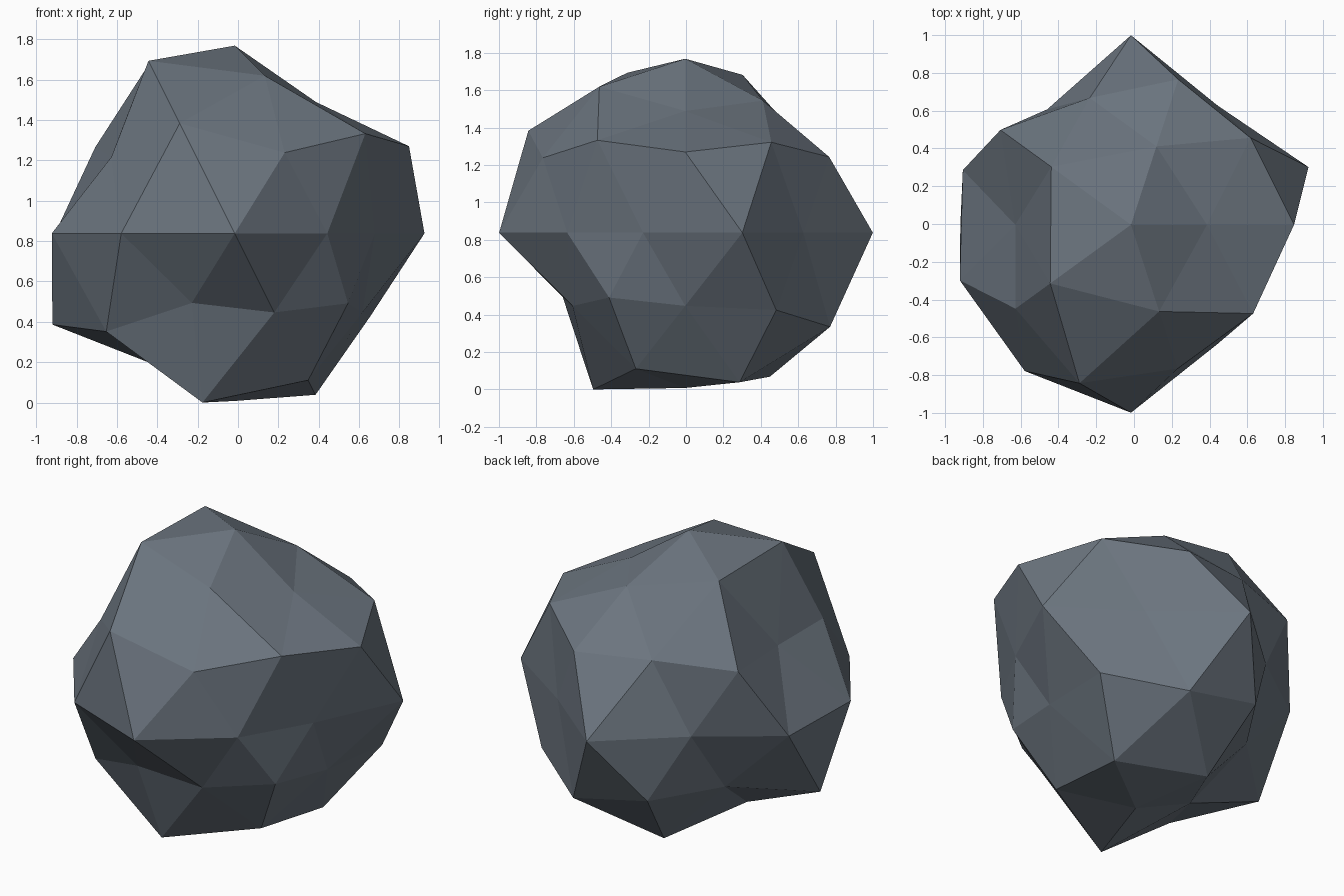
import bpy, math

if "Cube" in bpy.data.objects:
    bpy.data.objects.remove(bpy.data.objects["Cube"])

# Rock: a two-level icosphere whose points are pushed in or out radially.
# Each ring: (unit height, first angle in degrees, radii going anticlockwise)
RINGS = [
    (1.000, 0, [0.93]),
    (0.851, 0, [0.765, 0.83, 0.992, 1.005, 0.918]),
    (0.526, 36, [0.92, 0.83, 0.72, 1.037, 0.94]),
    (0.447, 0, [0.965, 0.905, 0.955, 0.845, 0.895]),
    (0.000, 18, [0.988, 0.78, 1.003, 0.755, 0.936,
                 0.953, 0.957, 0.995, 0.78, 0.73]),
    (-0.447, 36, [0.925, 0.89, 1.01, 0.77, 0.775]),
    (-0.526, 0, [0.744, 0.957, 0.735, 0.925, 0.745]),
    (-0.851, 36, [0.94, 0.905, 0.763, 0.985, 0.855]),
    (-1.000, 0, [0.83]),
]
CENTRE = (-0.016, -0.004, 0.838)


def radius_for(direction):
    """Look up the radius for a unit direction by ring and angle."""
    _, start, radii = min(RINGS, key=lambda r: abs(r[0] - direction.z))
    angle = math.degrees(math.atan2(direction.y, direction.x)) - start
    return radii[round(angle * len(radii) / 360) % len(radii)]


bpy.ops.mesh.primitive_ico_sphere_add(subdivisions=2, radius=1)
rock = bpy.context.object
rock.name = "rock"
for v in rock.data.vertices:
    d = v.co.normalized()
    v.co = d * radius_for(d)
    v.co.x += CENTRE[0]
    v.co.y += CENTRE[1]
    v.co.z += CENTRE[2]
bpy.ops.object.shade_flat()

# Slate colour
slate = bpy.data.materials.new("slate")
slate.diffuse_color = (0.15, 0.18, 0.215, 1)
slate.use_nodes = True
slate.node_tree.nodes["Principled BSDF"].inputs["Base Color"].default_value = slate.diffuse_color
rock.data.materials.append(slate)
